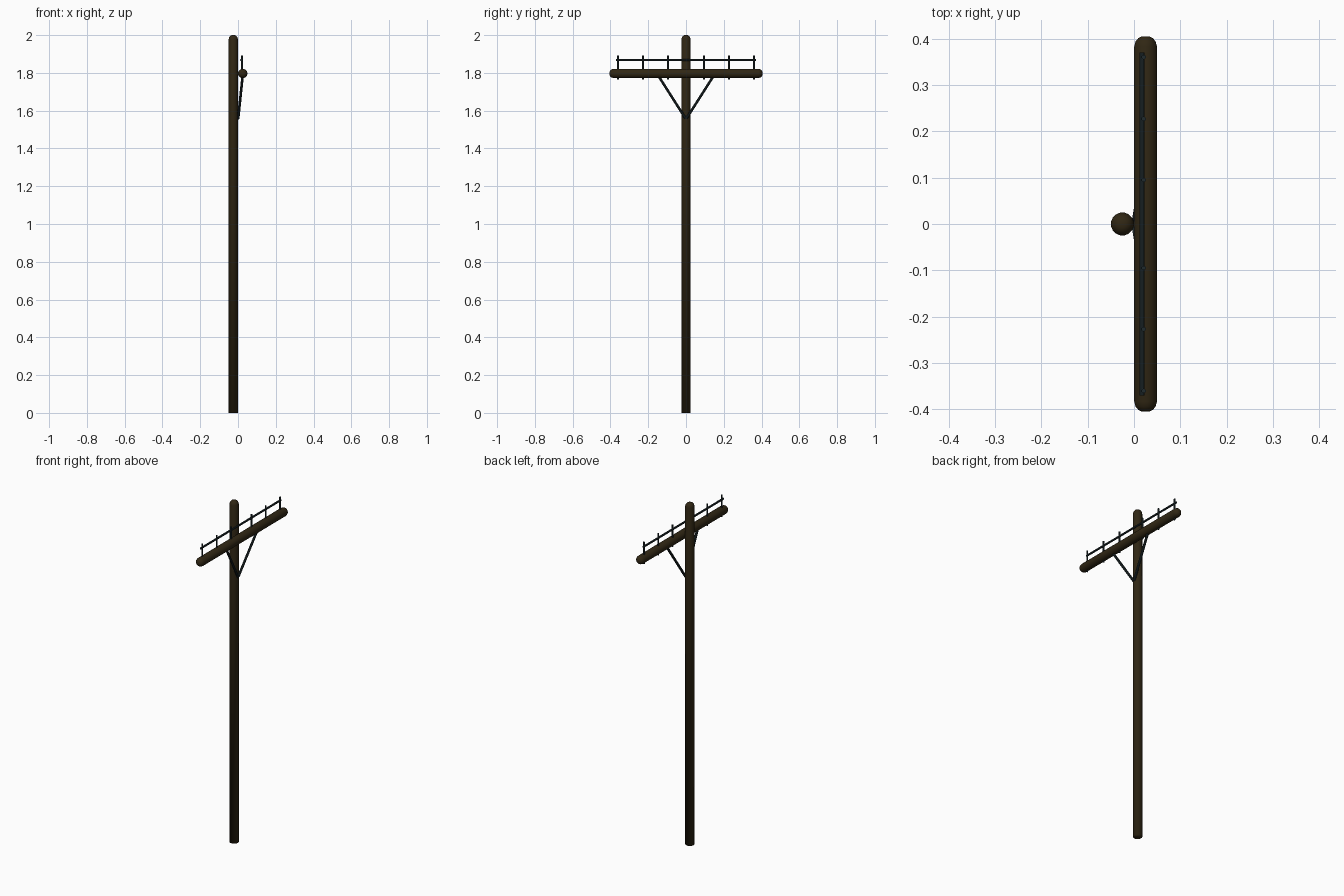
import bpy, bmesh, math
from mathutils import Vector

if "Cube" in bpy.data.objects:
    bpy.data.objects.remove(bpy.data.objects["Cube"])


def material(name, rgb):
    m = bpy.data.materials.new(name)
    m.diffuse_color = (*rgb, 1)
    m.use_nodes = True
    m.node_tree.nodes["Principled BSDF"].inputs["Base Color"].default_value = m.diffuse_color
    return m


WOOD = material("dark brown wood", (0.030, 0.020, 0.007))
METAL = material("dark slate metal", (0.014, 0.024, 0.027))


def lathe(name, profile, start, end, mat, sides=16, smooth=True, squash=1.0):
    """Closed round bar from start to end; profile = (radius, distance along)."""
    start, end = Vector(start), Vector(end)
    turn = (end - start).to_track_quat('Z', 'Y')
    bm = bmesh.new()
    rings = []
    for r, h in profile:
        ring = []
        for i in range(sides):
            a = 2 * math.pi * (i + 0.5) / sides
            p = Vector((r * math.cos(a), r * math.sin(a) * squash, h))
            ring.append(bm.verts.new(start + turn @ p))
        rings.append(ring)
    for a, b in zip(rings, rings[1:]):
        for i in range(sides):
            j = (i + 1) % sides
            bm.faces.new((a[i], a[j], b[j], b[i]))
    bm.faces.new(rings[0][::-1])
    bm.faces.new(rings[-1])
    for f in bm.faces:
        f.smooth = smooth
    bmesh.ops.recalc_face_normals(bm, faces=bm.faces)
    me = bpy.data.meshes.new(name)
    bm.to_mesh(me)
    bm.free()
    me.materials.append(mat)
    ob = bpy.data.objects.new(name, me)
    bpy.context.collection.objects.link(ob)
    return ob


def rod(name, start, end, radius, sides=8):
    length = (Vector(end) - Vector(start)).length
    return lathe(name, [(radius, 0), (radius, length)], start, end, METAL, sides, False)


# Upright pole with a rounded top
R = 0.025
dome = [(R, 0.022), (0.022, 0.011), (0.016, 0.004), (0.008, 0.0)]
lathe("pole", [(R, 0)] + [(r, 2 - d) for r, d in dome], (-R, 0, 0), (-R, 0, 2), WOOD)

# Crossarm with both ends rounded
L = 0.81
lathe("crossarm", [(r, d) for r, d in dome[::-1]] + [(r, L - d) for r, d in dome],
      (R, -L / 2, 1.797), (R, L / 2, 1.797), WOOD)

# Pins through the crossarm, and the diagonal braces, on both sides
for side, label in ((-1, "left"), (1, "right")):
    for n, y in enumerate((0.095, 0.227, 0.36), 1):
        rod(f"{label}_pin_{n}", (0.021, side * y, 1.765), (0.021, side * y, 1.893), 0.005)
    rod(f"{label}_brace", (0.001, side * 0.002, 1.558), (0.024, side * 0.142, 1.778), 0.007)

# Rail along the pins
rod("rail", (0.017, -0.37, 1.869), (0.017, 0.37, 1.869), 0.006)
